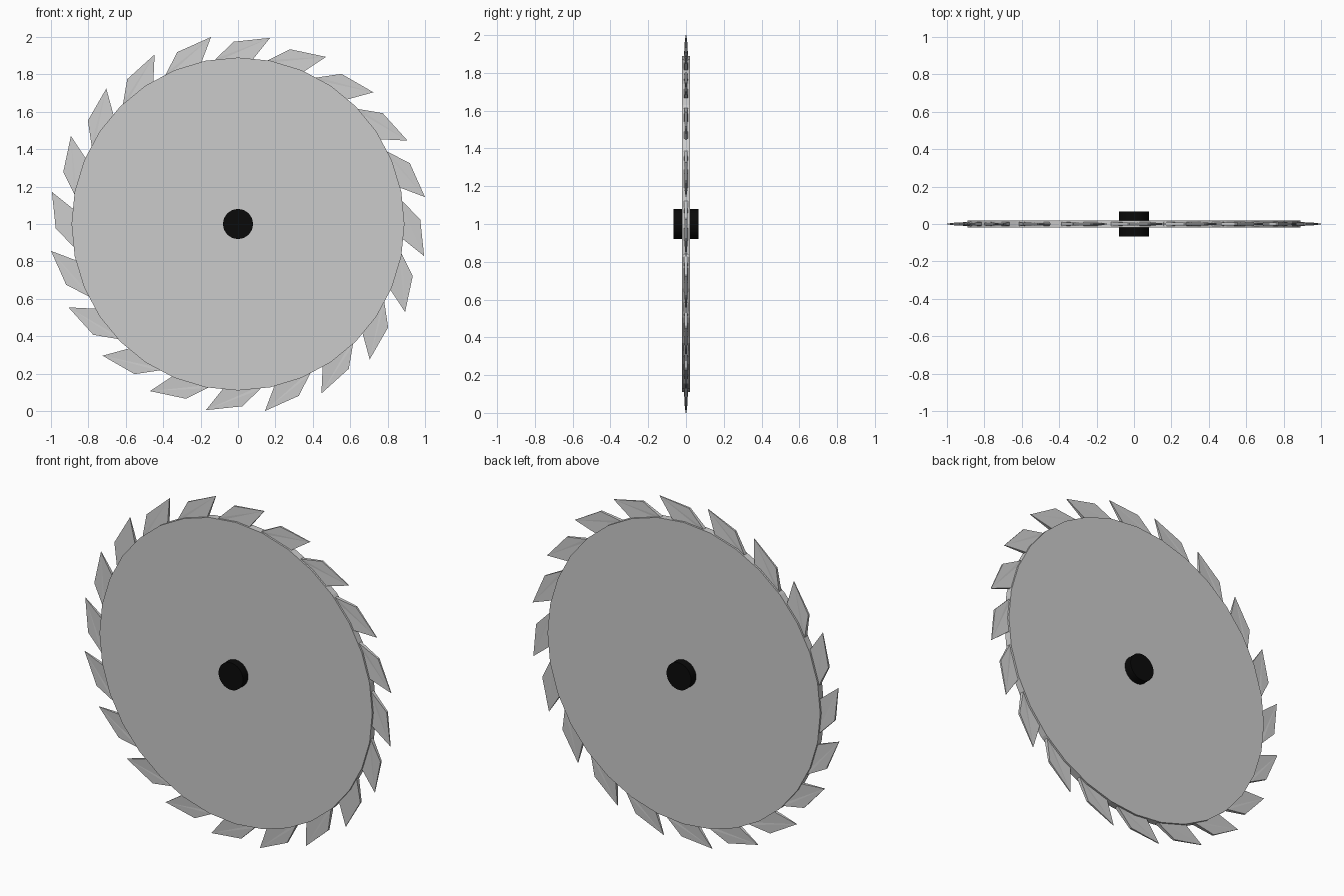
import bpy, bmesh, math
from mathutils import Matrix

if "Cube" in bpy.data.objects:
    bpy.data.objects.remove(bpy.data.objects["Cube"])

CENTRE_Z = 1.0
TEETH = 20


def disc(name, radius, depth, sides):
    # cylinder lying along y, one rim vertex pointing straight up
    bpy.ops.mesh.primitive_cylinder_add(vertices=sides, radius=radius, depth=depth,
                                        location=(0, 0, CENTRE_Z),
                                        rotation=(math.pi / 2, 0, 0))
    ob = bpy.context.object
    ob.name = name
    return ob


# Blade plate
disc("blade_plate", 0.89, 0.04, 32)

# Black arbor hub through the plate
hub = disc("arbor_hub", 0.08, 0.134, 32)
black = bpy.data.materials.new("black")
black.diffuse_color = (0.003, 0.003, 0.003, 1)
black.use_nodes = True
black.node_tree.nodes["Principled BSDF"].inputs["Base Color"].default_value = black.diffuse_color
hub.data.materials.append(black)
bpy.ops.object.shade_smooth_by_angle(angle=math.radians(30))

# Tooth profile (x, z, half thickness), tip straight above the centre
profile = [(0.0, 1.01, 0.002),
           (-0.19, 0.956, 0.006),
           (-0.264, 0.853, 0.011),
           (-0.285, 0.82, 0.011),
           (-0.08, 0.865, 0.011)]

# Ring of raked teeth, thinning towards the tips
bm = bmesh.new()
for i in range(TEETH):
    rot = Matrix.Rotation(math.radians(9.8 + i * 360 / TEETH), 4, 'Y')
    sides = [[bm.verts.new(rot @ Matrix.Translation((x, s * t, z)).translation)
              for x, z, t in profile] for s in (-1, 1)]
    front, back = sides
    n = len(profile)
    # tapered cheeks as triangles from the tip
    for k in range(1, n - 1):
        bm.faces.new((front[0], front[k], front[k + 1]))
        bm.faces.new((back[0], back[k + 1], back[k]))
    for k in range(n):
        j = (k + 1) % n
        bm.faces.new((front[k], back[k], back[j], front[j]))
bmesh.ops.recalc_face_normals(bm, faces=bm.faces)
mesh = bpy.data.meshes.new("teeth")
bm.to_mesh(mesh)
bm.free()
teeth = bpy.data.objects.new("teeth", mesh)
teeth.location.z = CENTRE_Z
bpy.context.collection.objects.link(teeth)
